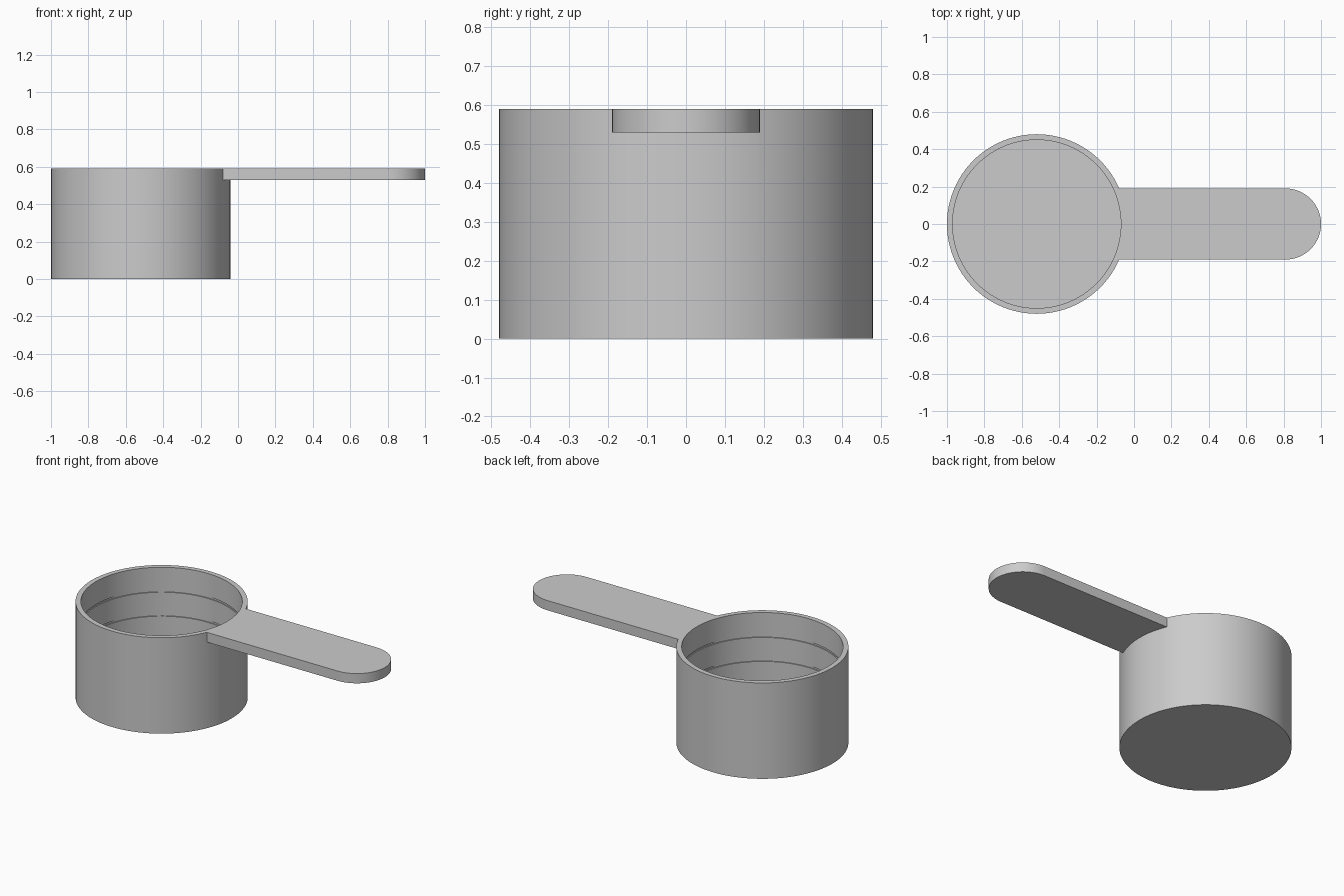
import bpy, bmesh, math

cube = bpy.data.objects.get("Cube")
if cube:
    bpy.data.objects.remove(cube, do_unlink=True)

CUP_X, R_OUT, R_IN, HEIGHT = -0.52, 0.48, 0.45, 0.59
FLOOR, SEGMENTS = 0.03, 96
HANDLE_W, HANDLE_T, TIP = 0.19, 0.06, 1.0

grey = bpy.data.materials.new("plain grey")
grey.use_nodes = True
colour = (0.6, 0.6, 0.6, 1)
grey.diffuse_color = colour
grey.node_tree.nodes["Principled BSDF"].inputs["Base Color"].default_value = colour


def make_object(name, bm):
    bmesh.ops.recalc_face_normals(bm, faces=bm.faces)
    mesh = bpy.data.meshes.new(name)
    bm.to_mesh(mesh)
    bm.free()
    mesh.materials.append(grey)
    obj = bpy.data.objects.new(name, mesh)
    bpy.context.collection.objects.link(obj)
    return obj


def arc(cx, radius, start, end, steps):
    return [(cx + radius * math.cos(start + (end - start) * i / steps),
             radius * math.sin(start + (end - start) * i / steps))
            for i in range(steps + 1)]


def lathe(name, profile, cx):
    """Closed solid of revolution, capped at both ends of the profile."""
    bm = bmesh.new()
    rings = [[bm.verts.new((x, y, z)) for x, y in
              arc(cx, r, 0, math.tau, SEGMENTS)[:-1]] for r, z in profile]
    for low, high in zip(rings, rings[1:]):
        for i in range(SEGMENTS):
            j = (i + 1) % SEGMENTS
            bm.faces.new((low[i], low[j], high[j], high[i]))
    bm.faces.new(rings[0])
    bm.faces.new(rings[-1])
    return make_object(name, bm)


# Cup wall, with shallow measuring grooves at each quarter of the height
profile = [(R_OUT, 0), (R_OUT, HEIGHT), (R_IN, HEIGHT)]
for quarter in (3, 2, 1):
    z = HEIGHT * quarter / 4
    profile += [(R_IN, z + 0.006), (R_IN + 0.006, z + 0.006),
                (R_IN + 0.006, z - 0.006), (R_IN, z - 0.006)]
profile.append((R_IN, FLOOR))
cup = lathe("measuring_cup", profile, CUP_X)

# Flat handle with a round tip, rooted inside the wall on a concave arc
r_root = (R_OUT + R_IN) / 2
a = math.asin(HANDLE_W / r_root)
outline = arc(TIP - HANDLE_W, HANDLE_W, -math.pi / 2, math.pi / 2, 32)
outline += arc(CUP_X, r_root, a, -a, 24)
bm = bmesh.new()
base = bm.faces.new([bm.verts.new((x, y, HEIGHT - HANDLE_T)) for x, y in outline])
top = bmesh.ops.extrude_face_region(bm, geom=[base])["geom"]
bmesh.ops.translate(bm, vec=(0, 0, HANDLE_T),
                    verts=[v for v in top if isinstance(v, bmesh.types.BMVert)])
# The extrusion leaves the base face in place only when it is kept explicitly
if not base.is_valid:
    bmesh.ops.holes_fill(bm, edges=[e for e in bm.edges if e.is_boundary])
handle = make_object("handle", bm)

# Merge the handle into the cup as one moulded piece
union = cup.modifiers.new("join handle", 'BOOLEAN')
union.operation = 'UNION'
union.solver = 'EXACT'
union.object = handle
bpy.context.view_layer.update()
bpy.ops.object.select_all(action='DESELECT')
cup.select_set(True)
bpy.context.view_layer.objects.active = cup
bpy.ops.object.modifier_apply(modifier=union.name)
bpy.data.objects.remove(handle, do_unlink=True)
bpy.ops.object.shade_smooth_by_angle(angle=math.radians(30))
